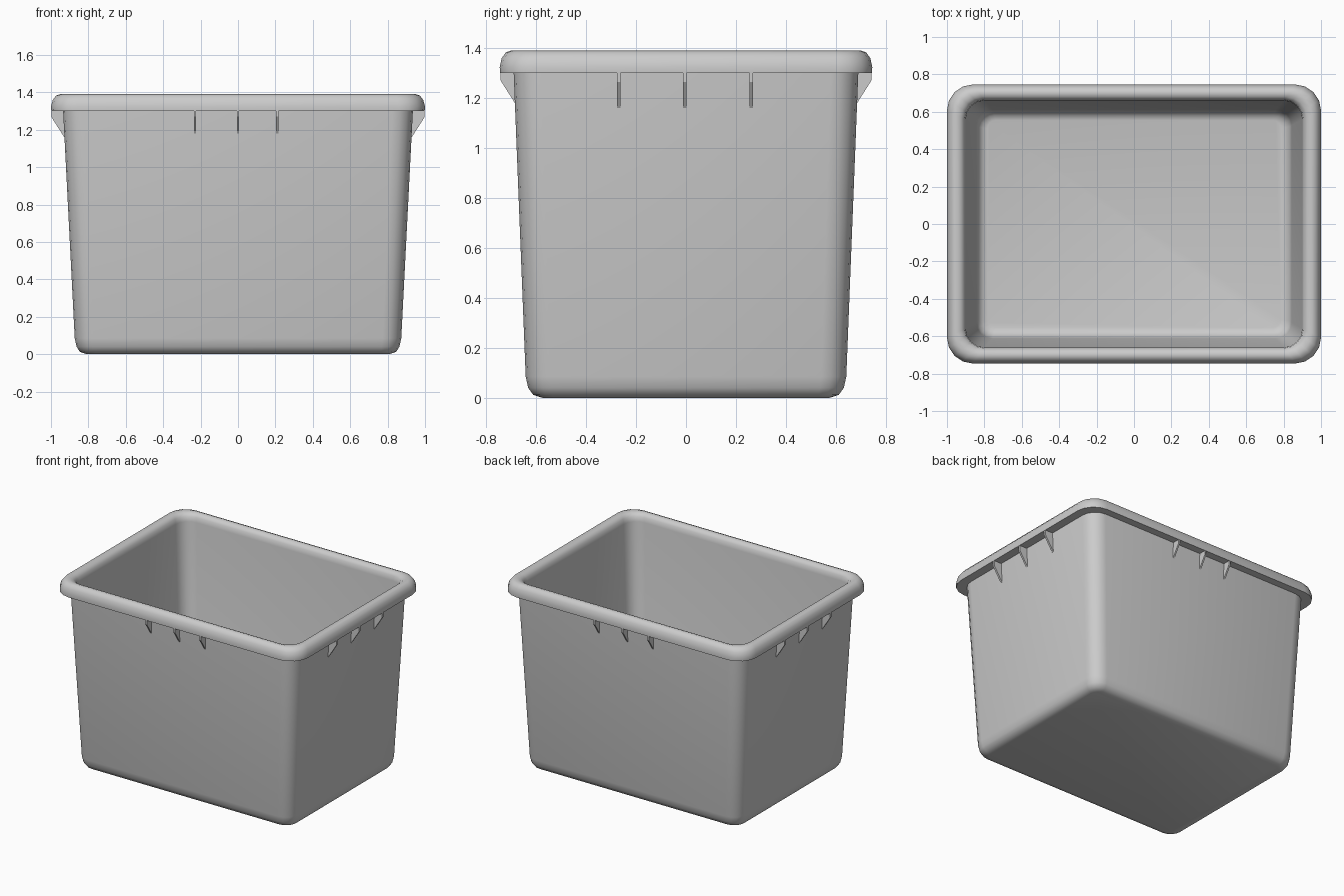
import bpy, bmesh
from math import sin, cos, pi

if "Cube" in bpy.data.objects:
    bpy.data.objects.remove(bpy.data.objects["Cube"])

CORNER_SEGS = 4


def finish(name, bm, angle=40):
    bmesh.ops.recalc_face_normals(bm, faces=bm.faces)
    me = bpy.data.meshes.new(name)
    bm.to_mesh(me)
    bm.free()
    ob = bpy.data.objects.new(name, me)
    bpy.context.collection.objects.link(ob)
    bpy.ops.object.select_all(action='DESELECT')
    ob.select_set(True)
    bpy.context.view_layer.objects.active = ob
    if angle:
        bpy.ops.object.shade_smooth_by_angle(angle=angle * pi / 180)
    return ob


def ring(bm, hx, hy, r, z):
    """Rounded rectangle of vertices at height z."""
    verts = []
    for q, (sx, sy) in enumerate(((1, 1), (-1, 1), (-1, -1), (1, -1))):
        for i in range(CORNER_SEGS + 1):
            a = (q + i / CORNER_SEGS) * pi / 2
            verts.append(bm.verts.new((sx * (hx - r) + r * cos(a),
                                       sy * (hy - r) + r * sin(a), z)))
    return verts


# Tub: outer floor, wall, rolled rim, inner wall, inner floor (hx, hy, radius, z)
sections = [
    (0.81, 0.575, 0.05, 0.0),
    (0.845, 0.612, 0.08, 0.012),
    (0.863, 0.632, 0.095, 0.04),
    (0.873, 0.642, 0.10, 0.085),
    (0.935, 0.69, 0.11, 1.30),
    (0.998, 0.745, 0.14, 1.30),
    (1.0, 0.746, 0.14, 1.325),
    (0.99, 0.738, 0.135, 1.36),
    (0.972, 0.722, 0.125, 1.383),
    (0.95, 0.702, 0.12, 1.39),
    (0.925, 0.68, 0.11, 1.384),
    (0.906, 0.665, 0.105, 1.365),
    (0.90, 0.66, 0.10, 1.33),
    (0.843, 0.612, 0.085, 0.11),
    (0.833, 0.60, 0.08, 0.065),
    (0.81, 0.58, 0.065, 0.04),
    (0.785, 0.555, 0.045, 0.033),
]
bm = bmesh.new()
rings = [ring(bm, *s) for s in sections]
for a, b in zip(rings, rings[1:]):
    n = len(a)
    for i in range(n):
        j = (i + 1) % n
        bm.faces.new((a[i], a[j], b[j], b[i]))
bm.faces.new(rings[0])
bm.faces.new(rings[-1])
finish("tub", bm)


# Gussets under the rim: (distance outward, z) profile given a small thickness
def gussets(name, profile, positions, thick, to_xyz):
    bm = bmesh.new()
    for p in positions:
        for s in (1, -1):
            sides = [[bm.verts.new([s * c for c in to_xyz(d, p + t)] + [z])
                      for d, z in profile] for t in (-thick / 2, thick / 2)]
            a, b = sides
            bm.faces.new(a)
            bm.faces.new(b[::-1])
            for i in range(len(a)):
                j = (i + 1) % len(a)
                bm.faces.new((a[i], b[i], b[j], a[j]))
    finish(name, bm, None)


gussets("long_side_gussets",
        [(0.67, 1.31), (0.742, 1.31), (0.742, 1.27), (0.685, 1.18), (0.67, 1.18)],
        (-0.23, 0.0, 0.21), 0.012, lambda d, p: (p, -d))
gussets("short_side_gussets",
        [(0.915, 1.31), (0.996, 1.31), (0.996, 1.265), (0.929, 1.16), (0.915, 1.16)],
        (-0.27, -0.005, 0.262), 0.014, lambda d, p: (d, p))
